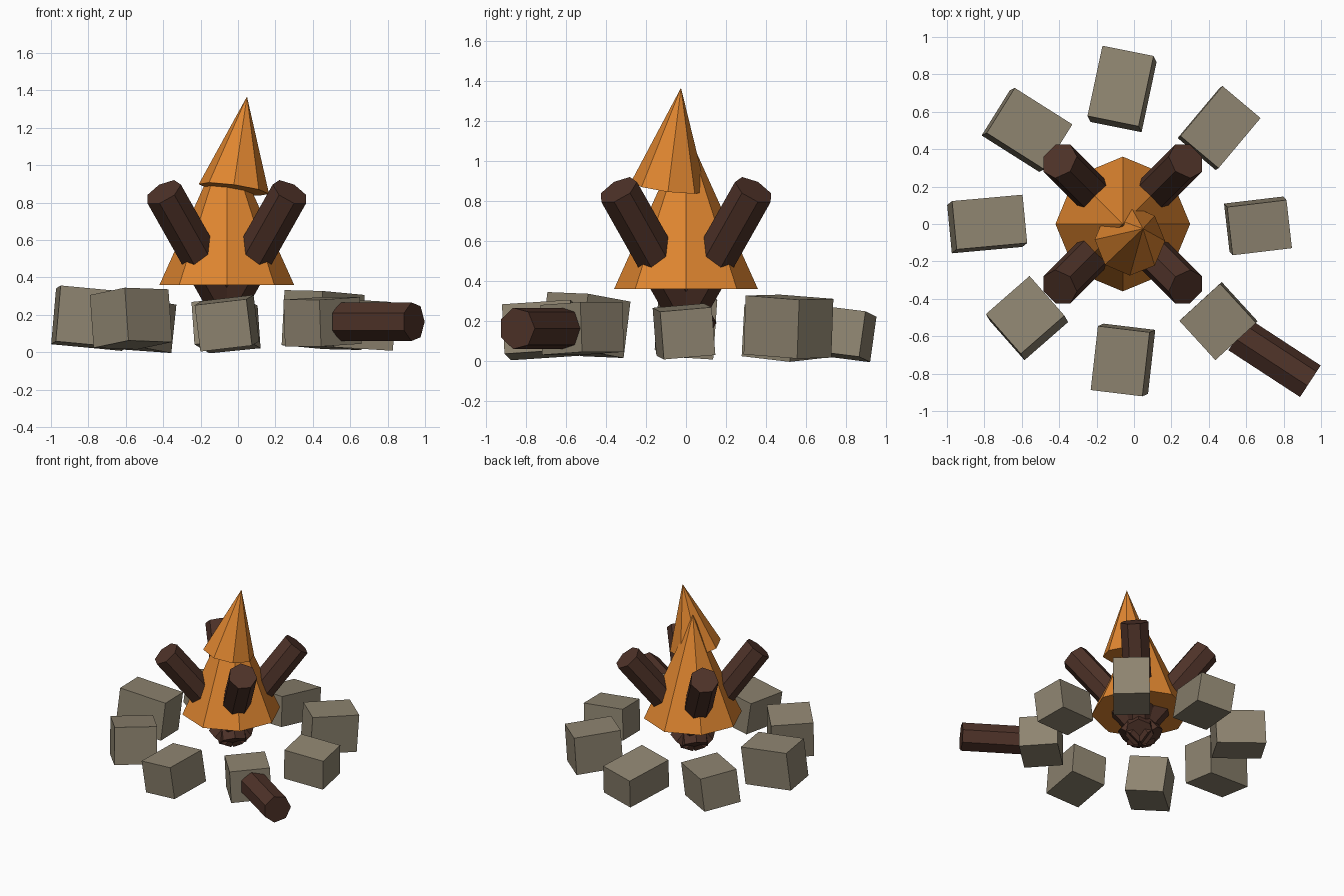
import bpy, bmesh, math
from mathutils import Vector, Matrix

if "Cube" in bpy.data.objects:
    bpy.data.objects.remove(bpy.data.objects["Cube"])


def material(name, rgb):
    """Flat colour given as 0-255 sRGB, stored as linear."""
    m = bpy.data.materials.new(name)
    lin = [((c / 255 + 0.055) / 1.055) ** 2.4 for c in rgb]
    m.diffuse_color = (*lin, 1)
    m.use_nodes = True
    m.node_tree.nodes["Principled BSDF"].inputs["Base Color"].default_value = m.diffuse_color
    return m


FLAME = material("flame orange", (224, 134, 48))
WOOD = material("charred wood brown", (78, 50, 40))
STONE = material("stone grey", (142, 132, 112))


def finish(name, bm, mat):
    bmesh.ops.recalc_face_normals(bm, faces=bm.faces)
    mesh = bpy.data.meshes.new(name)
    bm.to_mesh(mesh)
    bm.free()
    mesh.materials.append(mat)
    obj = bpy.data.objects.new(name, mesh)
    bpy.context.collection.objects.link(obj)
    return obj


def taper(name, start, end, radius, sides, ref, mat, pointed=False):
    """Prism or cone from start to end; the first corner points along ref."""
    start, end, ref = Vector(start), Vector(end), Vector(ref)
    axis = (end - start).normalized()
    u = (ref - axis * ref.dot(axis)).normalized()
    v = axis.cross(u)
    bm = bmesh.new()

    def ring(c):
        angles = [2 * math.pi * i / sides for i in range(sides)]
        return [bm.verts.new(c + radius * (u * math.cos(a) + v * math.sin(a)))
                for a in angles]

    base = ring(start)
    bm.faces.new(base)
    if pointed:
        tip = bm.verts.new(end)
        for i in range(sides):
            bm.faces.new((base[i], base[(i + 1) % sides], tip))
    else:
        top = ring(end)
        bm.faces.new(top)
        for i in range(sides):
            j = (i + 1) % sides
            bm.faces.new((base[i], base[j], top[j], top[i]))
    return finish(name, bm, mat)


CX = -0.06  # centre of the fire ring

# Flames: a wide cone and a small leaning one on top
taper("lower_flame", (CX, 0, 0.36), (CX, 0, 1.16), 0.36, 8, (1, 0, 0), FLAME, True)
taper("upper_flame", (-0.022, -0.087, 0.872), (0.048, -0.025, 1.367), 0.19, 8,
      (1, 0, 0), FLAME, True)

# Four leaning logs crossing under the flame
for i in range(4):
    a = math.radians(45 + 90 * i)
    out = Vector((math.cos(a), math.sin(a), 0))
    hub = Vector((CX, 0, 0))
    taper(f"leaning_log_{i + 1}", hub - out * 0.083 + Vector((0, 0, 0.15)),
          hub + out * 0.48 + Vector((0, 0, 0.855)), 0.105, 7, (0, 0, 1), WOOD)

# Spare log lying outside the ring
taper("spare_log", (0.557, -0.595, 0.163), (0.94, -0.845, 0.163), 0.106, 7,
      (0.55, 0.84, 0), WOOD)

# Ring stones: centre, size (radial, tangential, height), tilt x, tilt y, turn
stones = [
    ((0.663, -0.01, 0.148), (0.32, 0.26, 0.24), 4.5, 4, 6.5),
    ((0.455, 0.513, 0.172), (0.35, 0.266, 0.295), -2, 3, 50),
    ((-0.064, 0.722, 0.145), (0.387, 0.28, 0.23), -8, -4, 78),
    ((-0.572, 0.503, 0.15), (0.365, 0.285, 0.26), -3, 6, 148),
    ((-0.785, 0.0, 0.182), (0.38, 0.26, 0.30), -4, 5, 185.5),
    ((-0.572, -0.503, 0.18), (0.31, 0.285, 0.285), -7, -4, 221),
    ((-0.059, -0.727, 0.155), (0.345, 0.28, 0.25), 3, -7, 263.5),
    ((0.452, -0.519, 0.163), (0.285, 0.295, 0.25), 2, -2, 312.5),
]
for i, (pos, size, rx, ry, rz) in enumerate(stones):
    m = Matrix.Translation(pos)
    for deg, ax in ((rx, 'X'), (ry, 'Y'), (rz, 'Z')):
        m = m @ Matrix.Rotation(math.radians(deg), 4, ax)
    bm = bmesh.new()
    bmesh.ops.create_cube(bm, size=1, matrix=m @ Matrix.Diagonal((*size, 1)))
    finish(f"ring_stone_{i + 1}", bm, STONE)
